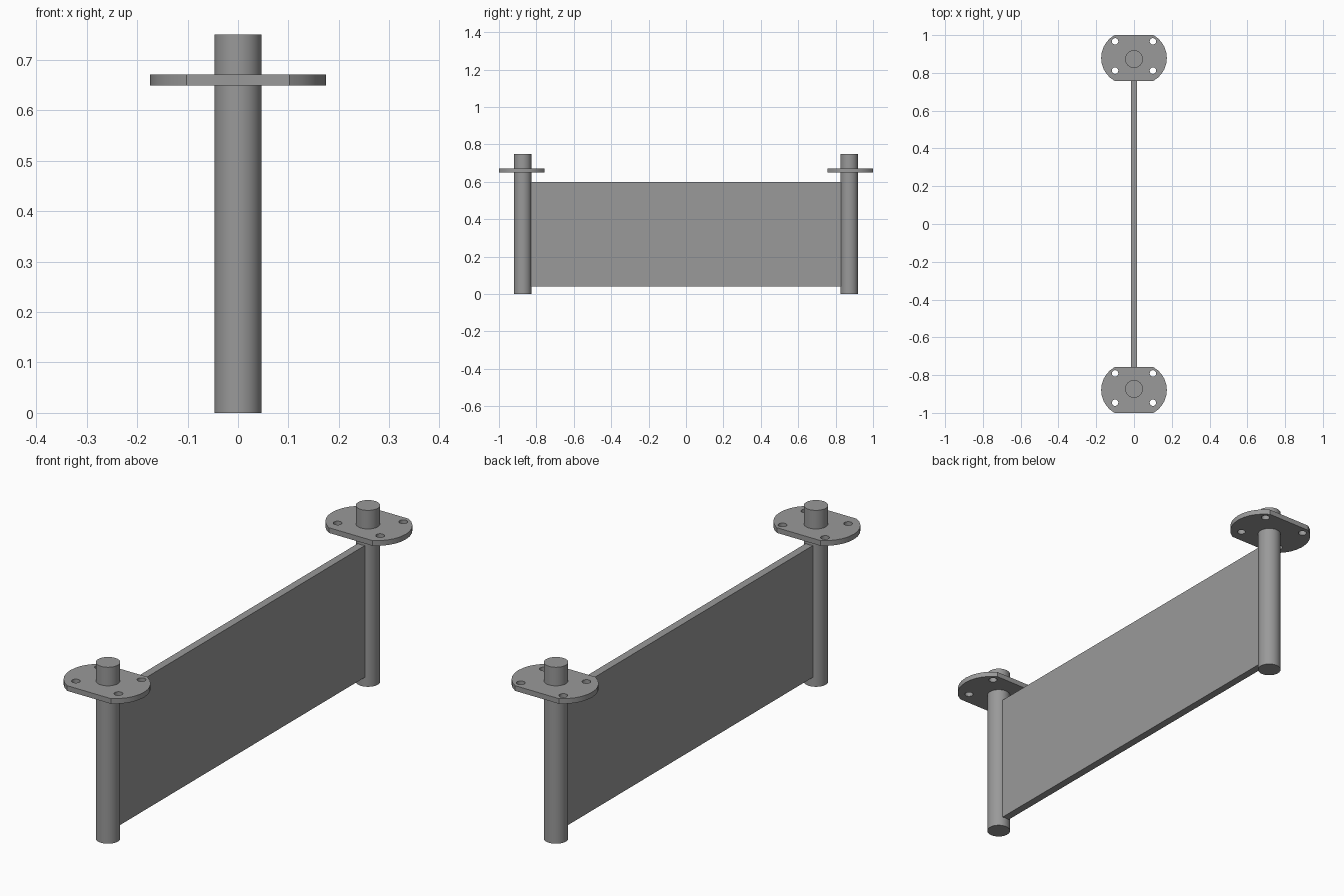
import bpy, math

if "Cube" in bpy.data.objects:
    bpy.data.objects.remove(bpy.data.objects["Cube"])

steel = bpy.data.materials.new("grey steel")
steel.diffuse_color = (0.32, 0.32, 0.32, 1)
steel.use_nodes = True
steel.node_tree.nodes["Principled BSDF"].inputs["Base Color"].default_value = steel.diffuse_color

POST_Y, PLATE_Y = 0.873, 0.879


def finish(obj, name, smooth=True):
    obj.name = name
    obj.data.materials.clear()
    obj.data.materials.append(steel)
    if smooth:
        bpy.ops.object.select_all(action='DESELECT')
        obj.select_set(True)
        bpy.context.view_layer.objects.active = obj
        bpy.ops.object.shade_smooth_by_angle(angle=math.radians(30))


def arc(cx, cy, r, a0, a1, n):
    return [(cx + r * math.cos(a0 + (a1 - a0) * i / n),
             cy + r * math.sin(a0 + (a1 - a0) * i / n)) for i in range(n + 1)]


def add_post(y, name):
    bpy.ops.mesh.primitive_cylinder_add(vertices=48, radius=0.047, depth=0.75,
                                        location=(0, y, 0.375))
    finish(bpy.context.object, name)


def add_plate(y, name):
    # Flat-sided outline with bowed ends, plus four bolt holes
    half = math.asin(0.1215 / 0.139)
    loops = [arc(0.035, 0, 0.139, -half, half, 10)
             + arc(-0.035, 0, 0.139, math.pi - half, math.pi + half, 10)]
    for hx in (-0.1, 0.1):
        for hy in (-0.067, 0.088):
            loops.append(arc(hx, hy, 0.017, 0, math.tau, 24)[:-1])
    curve = bpy.data.curves.new(name, 'CURVE')
    curve.dimensions = '2D'
    curve.fill_mode = 'BOTH'
    curve.extrude = 0.011
    for pts in loops:
        s = curve.splines.new('POLY')
        s.points.add(len(pts) - 1)
        for p, (px, py) in zip(s.points, pts):
            p.co = (px, py, 0, 1)
        s.use_cyclic_u = True
    obj = bpy.data.objects.new(name, curve)
    obj.location = (0, y, 0.66)
    bpy.context.collection.objects.link(obj)
    bpy.ops.object.select_all(action='DESELECT')
    obj.select_set(True)
    bpy.context.view_layer.objects.active = obj
    bpy.ops.object.convert(target='MESH')
    finish(bpy.context.object, name)


# Posts and mounting plates at each end
for side, label in ((-1, "front"), (1, "back")):
    add_post(side * POST_Y, label + "_post")
    add_plate(side * PLATE_Y, label + "_mounting_plate")

# Panel spanning the posts
bpy.ops.mesh.primitive_cube_add(size=1, location=(0, 0, 0.32))
panel = bpy.context.object
panel.scale = (0.033, 1.67, 0.56)
finish(panel, "panel", smooth=False)
